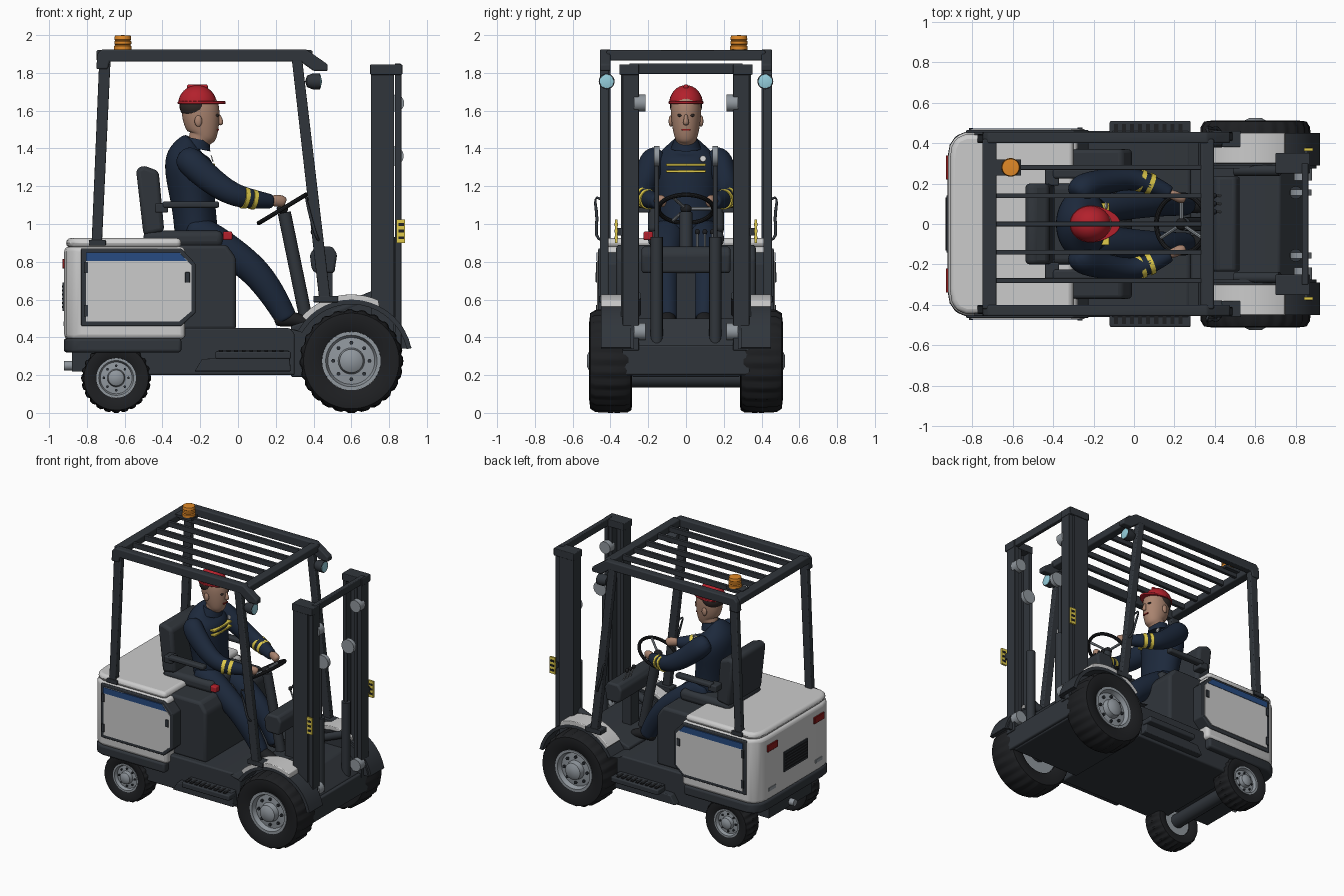
import bpy, bmesh
from math import sin, cos, pi, radians
from mathutils import Vector, Matrix

if "Cube" in bpy.data.objects:
    bpy.data.objects.remove(bpy.data.objects["Cube"])

COL = dict(dark=(.03, .036, .044), black=(.013, .014, .016), white=(.62, .63, .64), navy=(.012, .022, .045),
           red=(.45, .015, .025), skin=(.4, .23, .16), yellow=(.75, .6, .07), orange=(.75, .25, .02), blue=(.02, .07, .22),
           metal=(.28, .31, .34), glass=(.3, .62, .72), hair=(.03, .022, .02), lamp=(.25, .01, .01))
MATS = {}
for k, c in COL.items():
    MATS[k] = bpy.data.materials.new(k)
    MATS[k].diffuse_color = (*c, 1)
soft = set()

def finish(name, bm, mat, bev=0, sub=0):
    bmesh.ops.remove_doubles(bm, verts=bm.verts, dist=1e-5)
    bmesh.ops.recalc_face_normals(bm, faces=bm.faces)
    me = bpy.data.meshes.new(name)
    bm.to_mesh(me)
    bm.free()
    me.materials.append(MATS[mat])
    o = bpy.data.objects.new(name, me)
    bpy.context.collection.objects.link(o)
    if bev:
        m = o.modifiers.new('bevel', 'BEVEL')
        m.width, m.segments, m.limit_method = bev, 3, 'ANGLE'
    if sub:
        m = o.modifiers.new('subsurf', 'SUBSURF')
        m.levels = m.render_levels = sub
        soft.add(name)
    return o

def prism(name, pts, lo, hi, mat='dark', axis='y', bev=0):
    """Extrude an xz (axis y), xy (axis z) or yz (axis x) outline."""
    put = {'y': lambda a, b, h: (a, h, b), 'z': lambda a, b, h: (a, b, h), 'x': lambda a, b, h: (h, a, b)}[axis]
    bm = bmesh.new()
    r = [[bm.verts.new(put(a, b, h)) for a, b in pts] for h in (lo, hi)]
    n = len(pts)
    for ring in r:
        bm.faces.new(ring)
    for i in range(n):
        j = (i + 1) % n
        bm.faces.new((r[0][i], r[0][j], r[1][j], r[1][i]))
    return finish(name, bm, mat, bev)

def box(name, x, y, z, mat='dark', bev=0):
    return prism(name, [(x[0], y[0]), (x[1], y[0]), (x[1], y[1]), (x[0], y[1])], *z, mat, 'z', bev)

def lathe(name, prof, c, axis, mat, seg=32, tread=0):
    """Spin (radius, height) points; tread lowers alternate steps of the outermost rings."""
    bm = bmesh.new()
    rmax = max(p[0] for p in prof)
    M = Matrix.Translation(c) @ Vector(axis).to_track_quat('Z', 'Y').to_matrix().to_4x4()
    rings = []
    for i in range(seg):
        a = 2 * pi * i / seg
        ring = []
        for r, h in prof:
            if tread and r > rmax * .93 and i % 4 > 1:
                r -= tread
            ring.append(bm.verts.new(M @ Vector((r * cos(a), r * sin(a), h))))
        rings.append(ring)
    for i in range(seg):
        p, q = rings[i], rings[(i + 1) % seg]
        for k in range(len(prof) - 1):
            bm.faces.new((p[k], p[k + 1], q[k + 1], q[k]))
    return finish(name, bm, mat)

def rod(name, a, b, r, mat='dark', seg=16):
    d = Vector(b) - Vector(a)
    return lathe(name, [(0, 0), (r, 0), (r, d.length), (0, d.length)], a, d, mat, seg)

def tube(name, pts, mat='navy', sub=2, seg=12):
    """Loft ellipses (x, y, z, side radius, other radius) along a path."""
    bm = bmesh.new()
    P = [Vector(p[:3]) for p in pts]
    rings = []
    for i, p in enumerate(pts):
        t = (P[min(i + 1, len(P) - 1)] - P[max(i - 1, 0)]).normalized()
        n = t.cross(Vector((0, 1, 0))).normalized()
        s = n.cross(t)
        rings.append([bm.verts.new(P[i] + s * p[3] * cos(2 * pi * k / seg) + n * p[4] * sin(2 * pi * k / seg)) for k in range(seg)])
    for p, q in zip(rings, rings[1:]):
        for k in range(seg):
            j = (k + 1) % seg
            bm.faces.new((p[k], p[j], q[j], q[k]))
    bm.faces.new(rings[0])
    bm.faces.new(rings[-1])
    return finish(name, bm, mat, 0, sub)

def ball(name, c, r, mat, zmin=-9):
    bm = bmesh.new()
    bmesh.ops.create_uvsphere(bm, u_segments=24, v_segments=16, radius=1, matrix=Matrix.Translation(c) @ Matrix.Diagonal((*r, 1)))
    bmesh.ops.delete(bm, geom=[v for v in bm.verts if v.co.z < zmin], context='VERTS')
    return finish(name, bm, mat)

def arc(r, a0, a1, n=16):
    return [(.6 + r * cos(radians(a0 + (a1 - a0) * i / n)), .275 + r * sin(radians(a0 + (a1 - a0) * i / n))) for i in range(n + 1)]

def wheel(name, x, y, R, w, rr, s):
    h, ax, c = w / 2, (0, s, 0), (x, s * y, R)
    lathe(name + '_tyre', [(rr, -h * .8), (R * .75, -h), (R * .92, -h * .95), (R * .985, -h * .7), (R, 0), (R * .985, h * .7),
          (R * .92, h * .95), (R * .75, h), (rr, h * .8), (rr, -h * .8)], c, ax, 'black', 96, .009)
    lathe(name + '_rim', [(0, -h * .7), (rr, -h * .7), (rr, h * .85), (rr * .88, h * .85), (rr * .8, h * .55), (rr * .45, h * .6),
          (rr * .4, h * .95), (rr * .2, h * 1.1), (0, h * 1.1)], c, ax, 'metal', 40)
    for i in range(8):
        a = i * pi / 4
        p = Vector((x + rr * .62 * cos(a), s * (y + h * .5), R + rr * .62 * sin(a)))
        rod(name + '_bolt', p, p + Vector((0, s * h * .2, 0)), rr * .07, 'dark', 6)

# chassis, rear counterweight and bonnet
prism('chassis', [(-.57, .2), (-.57, .36), (-.34, .45), (.27, .45), (.3, .42), (.3, .2)], -.41, .41, bev=.01)
prism('front_chassis', [(.28, .19), (.28, .46), (.4, .5), (.72, .5), (.84, .36), (.84, .19)], -.285, .285, bev=.01)
box('rear_chassis', (-.88, -.55), (-.26, .26), (.22, .36))
rod('rear_axle', (-.645, -.33, .185), (-.645, .33, .185), .05)
rod('front_axle', (.6, -.38, .275), (.6, .38, .275), .07)
rod('tow_pin', (-.92, 0, .25), (-.85, 0, .25), .025, 'metal')
def plan(k, x1):
    half = [(x1, .455 - k), (-.83, .455 - k), (-.88, .435 - k), (-.91 + k * .7, .39 - k), (-.92 + k, .33 - k)]
    return half + [(x, -y) for x, y in half[::-1]]
prism('counterweight', plan(0, -.28), .39, .88, 'white', 'z', .025)
prism('bonnet_lid', plan(.01, -.3), .875, .925, 'white', 'z', .025)
prism('rear_bumper', plan(-.002, -.3), .32, .395, 'dark', 'z', .015)
box('rear_grille', (-.928, -.9), (-.14, .14), (.54, .69))
for i in range(6):
    box('grille_slat', (-.933, -.92), (-.13, .13), (.555 + i * .022, .565 + i * .022), 'black')
prism('seat_base', [(-.34, .44), (-.34, .89), (-.06, .89), (-.01, .82), (-.01, .44)], -.37, .37, bev=.02)

for s in (1, -1):
    Y = lambda a, b: sorted((s * a, s * b))
    # wheels, fenders and steps
    wheel('front_wheel', .6, .4, .275, .225, .155, s)
    wheel('rear_wheel', -.645, .365, .185, .16, .105, s)
    prism('fender', arc(.3, 12, 150) + [(.25, .45)] + arc(.325, 150, 12) + [(.92, .345), (.89, .345)], *Y(.29, .45))
    prism('fender_cover', arc(.32, 62, 138) + arc(.352, 138, 66), *Y(.3, .45), 'white', bev=.005)
    prism('fender_inner_plate', arc(.31, 12, 160), *Y(.275, .29))
    prism('step', [(-.23, .22), (-.19, .285), (-.1, .29), (-.11, .33), (.27, .33), (.28, .22)], *Y(.4, .46), bev=.006)
    box('step_tread', (-.12, .28), Y(.42, .51), (.285, .325), bev=.008)
    for i in range(9):
        box('step_grip', (-.1 + i * .04, -.08 + i * .04), Y(.43, .495), (.32, .332), 'black')
    # side panels
    prism('side_panel_frame', [(-.83, .46), (-.83, .87), (-.3, .87), (-.225, .79), (-.225, .53), (-.3, .46)], *Y(.3, .465), bev=.006)
    prism('side_panel', [(-.805, .485), (-.805, .85), (-.31, .85), (-.245, .78), (-.245, .54), (-.31, .485)], *Y(.4, .47), 'white')
    prism('blue_stripe', [(-.805, .805), (-.805, .85), (-.31, .85), (-.27, .805)], *Y(.4, .473), 'blue')
    box('panel_latch', (-.28, -.255), Y(.46, .478), (.69, .745), bev=.003)
    for z in (.54, .77):
        box('panel_hinge', (-.815, -.795), Y(.46, .476), (z - .03, z + .03))
    box('rear_light', (-.93, -.89), Y(.22, .34), (.765, .815), 'lamp', .004)
    box('rear_reflector', (-.925, -.9), Y(.24, .32), (.46, .485), 'metal')
    # overhead guard
    prism('rear_post', [(-.775, .9), (-.735, 1.86), (-.675, 1.86), (-.72, .9)], *Y(.4, .445), bev=.006)
    box('rear_post_foot', (-.79, -.7), Y(.385, .455), (.885, .915), bev=.005)
    prism('front_post', [(.43, .6), (.285, 1.87), (.34, 1.87), (.49, .6)], *Y(.41, .455), bev=.006)
    box('front_post_foot', (.4, .53), Y(.38, .46), (.585, .62), bev=.005)
    prism('roof_rail', [(-.75, 1.82), (-.745, 1.9), (-.72, 1.925), (.36, 1.925), (.475, 1.845), (.475, 1.81), (.4, 1.81), (.33, 1.86),
          (-.68, 1.86), (-.69, 1.82)], *Y(.4, .455), bev=.008)
    lathe('headlight', [(0, -.07), (.03, -.06), (.042, -.03), (.042, .01), (.036, .01)], (.425, s * .42, 1.755), (1, 0, 0), 'dark')
    lathe('headlight_lens', [(.039, 0), (.036, .012), (0, .02)], (.425, s * .42, 1.755), (1, 0, 0), 'glass')
    tube('grab_handle', [(x, s * y, z, .009, .009) for x, y, z in
         ((.375, .44, 1.12), (.355, .475, 1.15), (.365, .485, 1.12), (.385, .465, 1.03), (.415, .485, .93), (.43, .44, .91))], 'dark', 1, 8)
    # mast
    box('mast_outer_web', (.705, .825), Y(.315, .345), (.33, 1.83))
    for x in (.705, .8):
        box('mast_outer_flange', (x, x + .025), Y(.255, .345), (.33, 1.83))
    box('mast_inner_channel', (.83, .865), Y(.25, .335), (.33, 1.82), bev=.004)
    box('mast_cap', (.7, .87), Y(.25, .352), (1.79, 1.845), bev=.005)
    box('warning_plate', (.84, .885), Y(.362, .376), (.9, 1.025), 'yellow')
    for i in range(3):
        box('warning_bar', (.85, .88), Y(.36, .379), (.92 + i * .035, .935 + i * .035), 'black')
    box('warning_bracket', (.84, .86), Y(.33, .365), (.94, .98))
    for z in (.43, 1.64):
        rod('mast_roller', (.835, s * .215, z), (.835, s * .275, z), .045, 'metal', 24)
    rod('chain_pulley', (.825, s * .14, 1.36), (.825, s * .17, 1.36), .052, 'metal', 24)
    rod('lift_rod', (.8, s * .155, .9), (.8, s * .155, 1.36), .012, 'dark')
    rod('lift_cylinder', (.8, s * .155, .37), (.8, s * .155, .93), .032, 'dark')
    rod('tilt_cylinder', (.5, s * .265, .53), (.72, s * .265, .62), .028)
    box('armrest', (-.4, -.1), Y(.225, .275), (1.085, 1.12), bev=.012)
    box('armrest_bracket', (-.44, -.37), Y(.19, .27), (1.06, 1.11), bev=.008)
    # operator limbs
    tube('leg', [(-.28, s * .08, .97, .085, .08), (-.2, s * .085, .96, .09, .09), (-.06, s * .1, .87, .085, .088), (.07, s * .105, .77, .075, .083),
         (.14, s * .105, .69, .07, .078), (.2, s * .1, .6, .062, .07), (.25, s * .095, .51, .056, .062), (.26, s * .095, .49, .055, .06)])
    tube('boot', [(.19, s * .095, .495, .03, .03), (.21, s * .095, .5, .045, .045), (.28, s * .097, .5, .045, .045), (.36, s * .1, .48, .045, .03),
         (.385, s * .1, .475, .025, .018)], 'black')
    tube('arm', [(-.29, s * .13, 1.36, .06, .06), (-.26, s * .18, 1.34, .075, .08), (-.19, s * .2, 1.27, .068, .078), (-.09, s * .22, 1.19, .062, .07),
         (0, s * .225, 1.145, .056, .062), (.09, s * .195, 1.13, .05, .052), (.17, s * .155, 1.12, .038, .04), (.18, s * .15, 1.12, .036, .038)])
    for x, y, z, r in ((.035, .214, 1.138, .058), (.08, .199, 1.13, .054)):
        d = Vector((.09, -s * .035, -.015)).normalized() * .012
        c = Vector((x, s * y, z))
        tube('sleeve_stripe', [(*(c - d), r, r), (*(c + d), r - .002, r - .002)], 'yellow', 0, 24)
    tube('hand', [(.165, s * .158, 1.12, .02, .024), (.2, s * .14, 1.125, .026, .034), (.235, s * .125, 1.12, .027, .034), (.25, s * .12, 1.11, .018, .024)], 'skin')
    ball('ear', (-.21, s * .08, 1.545), (.02, .012, .03), 'skin')
    ball('eye', (-.113, s * .032, 1.575), (.012, .014, .008), 'hair')

# roof crossbeams, bars and beacon
box('roof_rear_beam', (-.75, -.68), (-.42, .42), (1.865, 1.92), bev=.008)
box('roof_front_beam', (.33, .395), (-.42, .42), (1.865, 1.92), bev=.008)
for i in range(-2, 3):
    box('roof_bar', (-.7, .35), (i * .14 - .012, i * .14 + .012), (1.875, 1.915), bev=.004)
box('beacon_mount', (-.7, -.56), (.24, .32), (1.905, 1.925))
lathe('beacon', [(0, 0), (.046, 0), (.046, .02), (.04, .025), (.045, .03), (.045, .045), (.04, .05), (.045, .055), (.042, .075), (0, .078)],
      (-.61, .28, 1.922), (0, 0, 1), 'orange')
# mast crossbars
box('mast_top_beam', (.83, .862), (-.3, .3), (1.795, 1.85), bev=.005)
box('mast_rear_beam', (.71, .74), (-.3, .3), (.38, .46))
box('mast_bottom_beam', (.77, .86), (-.34, .34), (.2, .36), bev=.01)
# seat
box('seat_cushion', (-.5, -.08), (-.2, .2), (.88, .965), bev=.03)
prism('seat_back', [(-.5, .94), (-.54, 1.29), (-.5, 1.31), (-.42, 1.28), (-.39, .96)], -.2, .2, bev=.025)
box('belt_buckle', (-.08, -.03), (-.225, -.175), (.915, .96), 'red', .008)
# dashboard, levers and steering
prism('dashboard', [(.39, .76), (.38, .84), (.41, .88), (.5, .88), (.525, .84), (.51, .74), (.41, .74)], -.235, .235, bev=.02)
box('dashboard_support', (.43, .5), (-.05, .05), (.48, .76))
for y in (.06, .1, .14):
    rod('lever', (.43, y, .87), (.4, y, .95), .006, 'metal', 8)
    ball('lever_knob', (.398, y, .958), (.013, .013, .016), 'black')
rod('steering_column', (.36, 0, .5), (.245, 0, 1.06), .035)
tilt = Matrix.Rotation(radians(-31), 4, 'Y')
hub = Vector((.235, 0, 1.08))
bpy.ops.mesh.primitive_torus_add(location=hub, rotation=(0, radians(-31), 0), major_radius=.145, minor_radius=.012, major_segments=40, minor_segments=10)
w = bpy.context.object
w.name = 'steering_wheel'
w.data.materials.append(MATS['black'])
for a in (90, 210, 330):
    rod('steering_spoke', hub, hub + tilt @ Vector((.14 * cos(radians(a)), .14 * sin(radians(a)), 0)), .009, 'metal', 8)
ball('steering_hub', hub, (.03, .03, .025), 'black')
# operator body and head
tube('torso', [(-.22, 0, .93, .13, .1), (-.22, 0, .95, .15, .12), (-.23, 0, 1.05, .15, .115), (-.245, 0, 1.18, .165, .125), (-.26, 0, 1.3, .185, .135),
     (-.265, 0, 1.37, .16, .12), (-.24, 0, 1.415, .09, .085), (-.225, 0, 1.425, .07, .07)], 'navy', 2, 16)
tube('collar', [(-.225, 0, 1.4, .08, .08), (-.215, 0, 1.45, .062, .065)], 'navy', 0, 24)
for z in (1.272, 1.306):
    box('chest_stripe', (-.2, -.122), (-.105, .105), (z, z + .014), 'yellow', .004)
lathe('badge', [(.018, 0), (.016, .006), (0, .006)], (-.14, .09, 1.345), (1, 0, .3), 'white', 16)
tube('head', [(-.21, 0, 1.4, .055, .058), (-.205, 0, 1.45, .056, .06), (-.185, 0, 1.462, .062, .075), (-.185, 0, 1.49, .07, .085), (-.195, 0, 1.55, .08, .1),
     (-.2, 0, 1.62, .083, .105), (-.205, 0, 1.67, .07, .085), (-.205, 0, 1.69, .04, .05)], 'skin', 2, 16)
tube('nose', [(-.105, 0, 1.585, .008, .008), (-.092, 0, 1.55, .013, .014), (-.09, 0, 1.535, .018, .016), (-.1, 0, 1.525, .012, .01)], 'skin', 1, 10)
box('mouth', (-.13, -.1), (-.025, .025), (1.495, 1.503), 'lamp')
ball('hair', (-.225, 0, 1.625), (.085, .085, .075), 'hair')
ball('helmet', (-.215, 0, 1.635), (.102, .09, .1), 'red', 1.63)
prism('helmet_brim', [(-.215 + (.104 + .045 * max(0, cos(t))) * cos(t), .092 * sin(t)) for t in [2 * pi * i / 32 for i in range(32)]], 1.635, 1.65, 'red', 'z', .004)
box('helmet_ridge', (-.27, -.16), (-.012, .012), (1.71, 1.739), 'red', .01)

# shading
for o in bpy.context.scene.objects:
    if o.type == 'MESH':
        if o.name.split('.')[0] in soft:
            o.data.shade_smooth()
            o.select_set(False)
        else:
            o.select_set(True)
            bpy.context.view_layer.objects.active = o
bpy.ops.object.shade_smooth_by_angle(angle=radians(35))

for m in bpy.data.materials:
    if m.users and not m.is_grease_pencil:
        m.use_nodes = True
        m.node_tree.nodes["Principled BSDF"].inputs["Base Color"].default_value = m.diffuse_color
